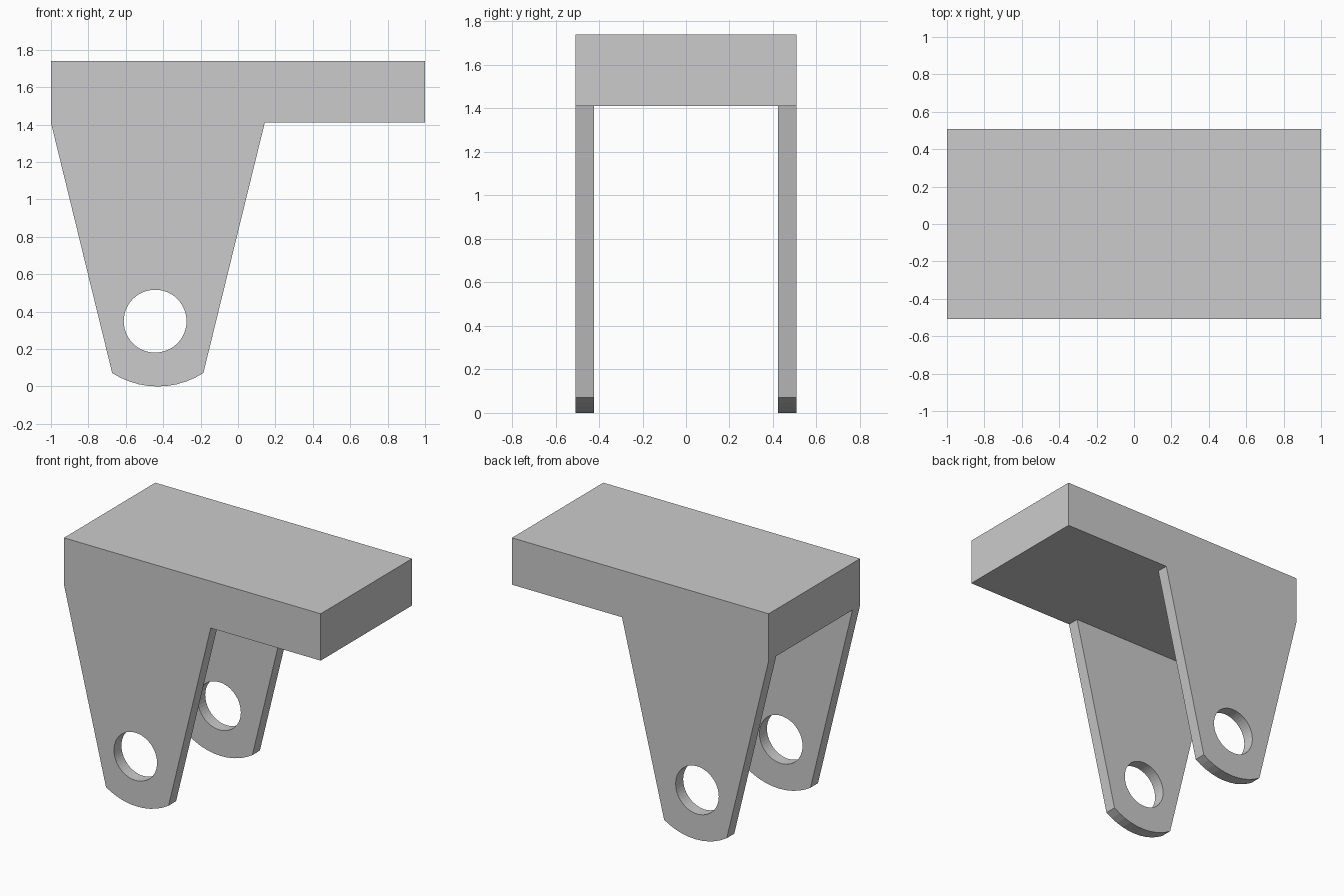
import bpy, bmesh, math

if "Cube" in bpy.data.objects:
    bpy.data.objects.remove(bpy.data.objects["Cube"])

HALF_Y, INNER_Y = 0.508, 0.424
TOP, UNDER = 1.74, 1.41


def prism(name, profile, half_y):
    """Extrude an x-z outline symmetrically along y."""
    bm = bmesh.new()
    face = bm.faces.new([bm.verts.new((x, -half_y, z)) for x, z in profile])
    new = bmesh.ops.extrude_face_region(bm, geom=[face])["geom"]
    verts = [v for v in new if isinstance(v, bmesh.types.BMVert)]
    bmesh.ops.translate(bm, verts=verts, vec=(0, 2 * half_y, 0))
    bmesh.ops.recalc_face_normals(bm, faces=bm.faces)
    mesh = bpy.data.meshes.new(name)
    bm.to_mesh(mesh)
    bm.free()
    obj = bpy.data.objects.new(name, mesh)
    bpy.context.collection.objects.link(obj)
    return obj


def cut(target, cutter):
    """Subtract the cutter, apply, and discard it."""
    cutter.hide_render = True
    mod = target.modifiers.new("cut", 'BOOLEAN')
    mod.operation, mod.solver, mod.object = 'DIFFERENCE', 'EXACT', cutter
    bpy.context.view_layer.objects.active = target
    bpy.ops.object.modifier_apply(modifier=mod.name)
    bpy.data.objects.remove(cutter)


def arc(cx, cz, r, start, end, steps):
    angles = [math.radians(start + (end - start) * i / steps) for i in range(steps + 1)]
    return [(cx + r * math.cos(a), cz + r * math.sin(a)) for a in angles]


# Whole bracket outline: top slab, tapering leg, rounded foot
foot = arc(-0.429, 0.45, 0.45, 237.2, 302.8, 10)
outline = [(-1, TOP), (-1, UNDER)] + foot + [(0.143, UNDER), (1, UNDER), (1, TOP)]
bracket = prism("clevis_bracket", outline, HALF_Y)

# Open channel that leaves two side plates under the slab
channel = [(-1.5, -0.5), (1.5, -0.5), (1.5, UNDER), (-1.5, UNDER)]
cut(bracket, prism("channel_cutter", channel, INNER_Y))

# Pin hole through both plates
hole = arc(-0.443, 0.349, 0.168, 0, 360, 48)[:-1]
cut(bracket, prism("pin_hole_cutter", hole, 1.0))
